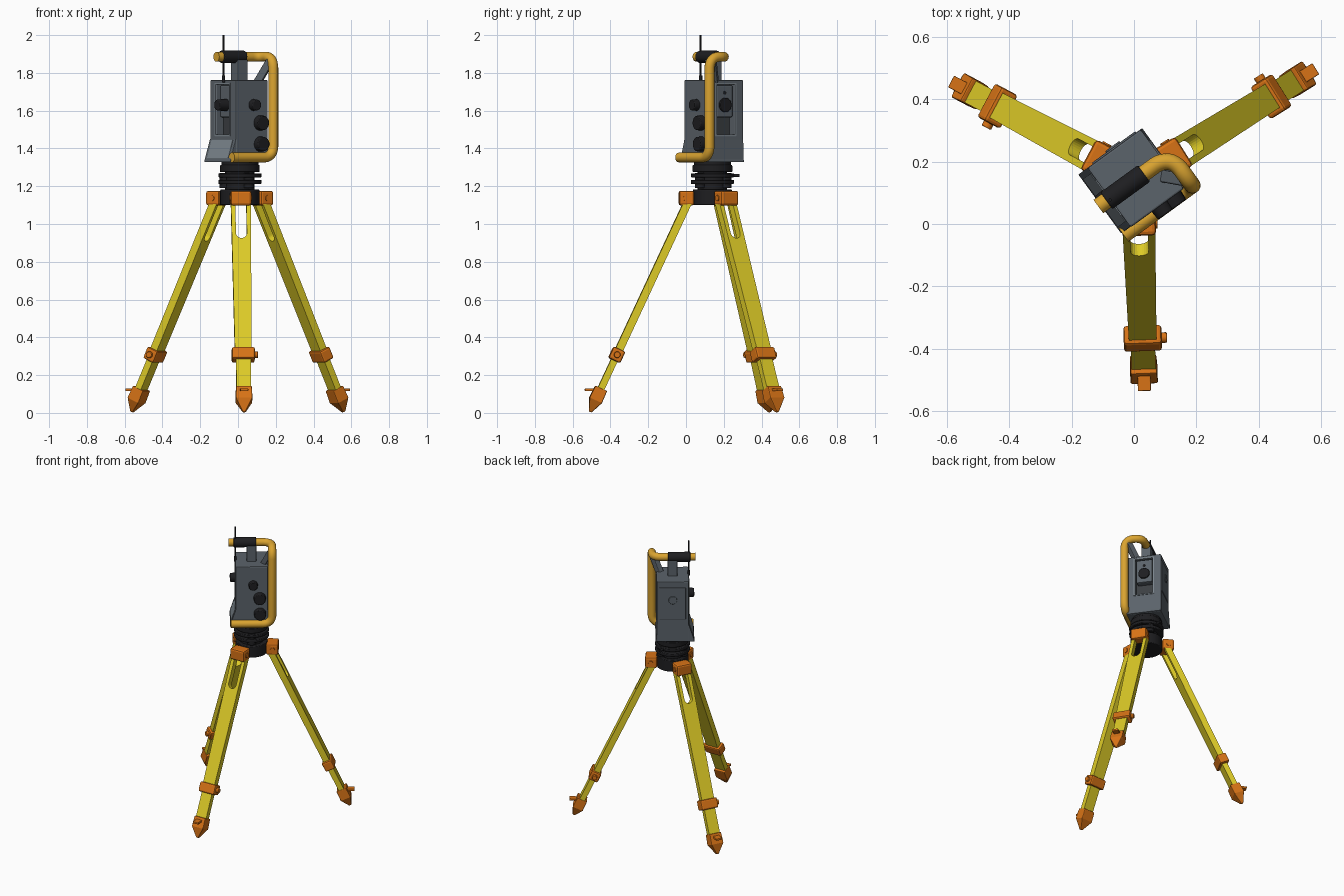
import bpy, bmesh, math
from mathutils import Matrix, Vector

if "Cube" in bpy.data.objects:
    bpy.data.objects.remove(bpy.data.objects["Cube"])


def material(name, rgb):
    m = bpy.data.materials.new(name)
    m.diffuse_color = (*rgb, 1)
    m.use_nodes = True
    m.node_tree.nodes["Principled BSDF"].inputs["Base Color"].default_value = m.diffuse_color
    return m


YELLOW = material("leg yellow", (0.73, 0.60, 0.02))
ORANGE = material("fitting orange", (0.68, 0.17, 0.008))
HANDLE = material("handle amber", (0.70, 0.37, 0.03))
SLATE = material("slate grey", (0.105, 0.125, 0.145))
LIGHT = material("panel grey", (0.20, 0.235, 0.265))
DARK = material("recess grey", (0.045, 0.05, 0.055))
BLACK = material("rubber black", (0.013, 0.013, 0.015))


def finish(name, bm, mat, M, bevel=0.0):
    bmesh.ops.recalc_face_normals(bm, faces=bm.faces)
    bm.transform(M)
    me = bpy.data.meshes.new(name)
    bm.to_mesh(me)
    bm.free()
    me.materials.append(mat)
    ob = bpy.data.objects.new(name, me)
    bpy.context.collection.objects.link(ob)
    if bevel:
        mod = ob.modifiers.new("Bevel", 'BEVEL')
        mod.width, mod.segments, mod.limit_method = bevel, 2, 'ANGLE'
    return ob


def smooth(ob):
    bpy.ops.object.select_all(action='DESELECT')
    ob.select_set(True)
    bpy.context.view_layer.objects.active = ob
    bpy.ops.object.shade_smooth_by_angle(angle=math.radians(35))


def box(name, mat, lo, hi, M, bevel=0.0):
    lo, hi = Vector(lo), Vector(hi)
    bm = bmesh.new()
    bmesh.ops.create_cube(bm, size=1)
    bm.transform(Matrix.Translation((lo + hi) / 2) @ Matrix.Diagonal((*(hi - lo), 1)))
    return finish(name, bm, mat, M, bevel)


def cyl(name, mat, p, q, r, M, r2=None, bevel=0.0, n=32):
    p, q = Vector(p), Vector(q)
    bm = bmesh.new()
    bmesh.ops.create_cone(bm, cap_ends=True, segments=n, radius1=r,
                          radius2=r if r2 is None else r2, depth=(q - p).length)
    bm.transform(Matrix.Translation((p + q) / 2) @ (q - p).to_track_quat('Z', 'Y').to_matrix().to_4x4())
    ob = finish(name, bm, mat, M, bevel)
    smooth(ob)
    return ob


def prism(name, mat, pts, offset, M, bevel=0.0):
    bm = bmesh.new()
    f = bm.faces.new([bm.verts.new(p) for p in pts])
    new = bmesh.ops.extrude_face_region(bm, geom=[f])["geom"]
    bmesh.ops.translate(bm, vec=offset, verts=[g for g in new if isinstance(g, bmesh.types.BMVert)])
    return finish(name, bm, mat, M, bevel)


def loft(name, mat, sections, M, bevel=0.0):
    # rectangular sections: (z, half width x, half width y)
    bm = bmesh.new()
    rings = [[bm.verts.new((sx * a, sy * b, z)) for sx, sy in ((-1, -1), (1, -1), (1, 1), (-1, 1))]
             for z, a, b in sections]
    for r0, r1 in zip(rings, rings[1:]):
        for i in range(4):
            bm.faces.new((r0[i], r0[i - 1], r1[i - 1], r1[i]))
    bm.faces.new(rings[0])
    bm.faces.new(rings[-1])
    return finish(name, bm, mat, M, bevel)


def tube(name, mat, path, r, fillet, M):
    P = [Vector(p) for p in path]
    pts = [P[0]]
    for a, b, c in zip(P, P[1:], P[2:]):
        s, e = b + (a - b).normalized() * fillet, b + (c - b).normalized() * fillet
        for i in range(9):
            t = i / 8
            pts.append(s * (1 - t) ** 2 + b * 2.0 * t * (1 - t) * 0.85 + (s + e) * 0.15 * t * (1 - t) + e * t * t)
    pts.append(P[-1])
    cu = bpy.data.curves.new(name, 'CURVE')
    cu.dimensions, cu.bevel_depth, cu.bevel_resolution, cu.use_fill_caps = '3D', r, 5, True
    sp = cu.splines.new('POLY')
    sp.points.add(len(pts) - 1)
    for k, p in zip(sp.points, pts):
        k.co = (*(M @ p), 1)
    cu.materials.append(mat)
    ob = bpy.data.objects.new(name, cu)
    bpy.context.collection.objects.link(ob)
    bpy.ops.object.select_all(action='DESELECT')
    ob.select_set(True)
    bpy.context.view_layer.objects.active = ob
    bpy.ops.object.convert(target='MESH')
    smooth(bpy.context.view_layer.objects.active)


CENTRE = Matrix.Translation((0.01, 0.14, 0))

# ---- tripod legs: local x = sideways, y = outward, z = along the leg from the tip
tilt = math.atan(0.466)
for n, ang in enumerate((-88, 32, 152), 1):
    R = CENTRE @ Matrix.Rotation(math.radians(ang + 90), 4, 'Z') @ Matrix.Diagonal((1, 1, 1, 1))
    # R: local -y is radially outward
    L = R @ Matrix.Translation((0, -0.648, 0.005)) @ Matrix.Rotation(-tilt, 4, 'X')
    slot = [(0.029 * math.cos(a), -0.021, 1.035 + -0.029 * math.sin(a))
            for a in (math.pi * i / 12 for i in range(13))]
    outline = ([(-0.044, -0.021, 0.32), (0.044, -0.021, 0.32), (0.053, -0.021, 1.24), (0.029, -0.021, 1.24)]
               + slot + [(-0.029, -0.021, 1.24), (-0.053, -0.021, 1.24)])
    prism(f"upper_leg_{n}", YELLOW, outline, (0, 0.042, 0), L)
    box(f"lower_leg_{n}", YELLOW, (-0.039, -0.018, 0.1), (0.039, 0.018, 0.36), L)
    box(f"leg_clamp_{n}", ORANGE, (-0.061, -0.034, 0.30), (0.061, 0.034, 0.367), L, 0.01)
    cyl(f"clamp_knob_{n}", ORANGE, (0.055, 0, 0.334), (0.078, 0, 0.334), 0.017, L, bevel=0.003, n=20)
    loft(f"foot_{n}", ORANGE, [(0, 0.008, 0.008), (0.068, 0.044, 0.036), (0.138, 0.042, 0.034)], L, 0.005)
    box(f"foot_step_{n}", ORANGE, (-0.021, -0.676, 0.115), (0.021, -0.58, 0.129), R, 0.003)
    # hinge at the top of the leg
    box(f"leg_hinge_{n}", ORANGE, (-0.055, -0.178, 1.098), (0.055, -0.098, 1.176), R, 0.012)
    cyl(f"hinge_bolt_{n}", ORANGE, (-0.06, -0.14, 1.137), (0.06, -0.14, 1.137), 0.016, R, n=16)

# ---- levelling base: stacked discs, three foot screws and a lock lever
for name, z0, z1, r, r2 in (("tripod_head", 1.10, 1.182, 0.104, 0.104),
                            ("base_neck", 1.18, 1.29, 0.078, 0.078),
                            ("lower_plate", 1.212, 1.234, 0.114, 0.114),
                            ("upper_plate", 1.247, 1.268, 0.114, 0.114),
                            ("base_collar", 1.275, 1.312, 0.105, 0.105),
                            ("base_seat", 1.305, 1.335, 0.098, 0.098)):
    cyl(name, BLACK, (0, 0, z0), (0, 0, z1), r, CENTRE, r2, bevel=0.004, n=48)
for i in range(3):
    a = math.radians(66 + 120 * i)
    x, y = 0.08 * math.cos(a), 0.08 * math.sin(a)
    cyl(f"foot_screw_{i + 1}", BLACK, (x, y, 1.19), (x, y, 1.27), 0.028, CENTRE, bevel=0.003, n=20)
cyl("lock_lever", BLACK, (0, 0.09, 1.257), (0, 0.143, 1.257), 0.009, CENTRE, n=16)

# ---- instrument: local x = sight line, y = across, z = up
B = CENTRE @ Matrix.Rotation(math.radians(36), 4, 'Z')
body = box("body", SLATE, (-0.105, -0.11, 1.327), (0.105, 0.126, 1.762), B)
cutter = box("slot_cutter", DARK, (-0.2, -0.053, 1.47), (0.2, 0.071, 1.742), B)
cutter.hide_render = True
cutter.hide_set(True)
mod = body.modifiers.new("Slot", 'BOOLEAN')
mod.operation, mod.object, mod.solver = 'DIFFERENCE', cutter, 'EXACT'
mod = body.modifiers.new("Bevel", 'BEVEL')
mod.width, mod.segments, mod.limit_method = 0.006, 2, 'ANGLE'

box("slot_core", DARK, (-0.055, -0.054, 1.46), (0.055, 0.072, 1.75), B)
box("telescope", SLATE, (-0.085, -0.045, 1.565), (0.098, 0.063, 1.736), B, 0.008)
cyl("eyepiece", BLACK, (-0.08, 0.009, 1.63), (-0.142, 0.009, 1.63), 0.033, B, 0.029, 0.004)
cyl("objective_lens", BLACK, (0.09, 0.009, 1.63), (0.109, 0.009, 1.63), 0.038, B, bevel=0.003)
cyl("sight_lens", BLACK, (0.09, 0.009, 1.694), (0.101, 0.009, 1.694), 0.009, B, n=16)

# light frames around both slot openings
for tag, x in (("rear", -0.105), ("front", 0.105)):
    lo, hi = x - 0.004, x + 0.004
    for part, y0, y1, z0, z1 in (("left", -0.061, -0.051, 1.465, 1.747), ("right", 0.069, 0.079, 1.465, 1.747),
                                 ("top", -0.051, 0.069, 1.739, 1.747), ("sill", -0.051, 0.069, 1.465, 1.473)):
        box(f"{tag}_frame_{part}", LIGHT, (lo, y0, z0), (hi, y1, z1), B)

# sloping control panel at the rear, shallow panel at the front
for tag, s, out in (("rear", -1, 0.142), ("front", 1, 0.112)):
    prism(f"{tag}_control_panel", SLATE, [(s * 0.1, -0.108, 1.328), (s * out, -0.108, 1.328),
          (s * (out - 0.003), -0.108, 1.345), (s * 0.105, -0.108, 1.45), (s * 0.1, -0.108, 1.45)],
          (0, 0.234, 0), B, 0.003)
prism("display", LIGHT, [(-0.109, -0.085, 1.446), (-0.139, -0.085, 1.350), (-0.136, -0.085, 1.349),
      (-0.106, -0.085, 1.445)], (0, 0.19, 0), B)

# adjustment knobs on the side face
for i, (x, z, r) in enumerate(((0.009, 1.63, 0.031), (0.052, 1.535, 0.041), (0.054, 1.423, 0.041)), 1):
    cyl(f"side_knob_{i}", BLACK, (x, -0.105, z), (x, -0.142, z), r, B, r * 0.92, 0.004)

# raised cover and round cap on the far side
box("side_cover", SLATE, (-0.085, 0.12, 1.49), (0.088, 0.131, 1.72), B, 0.004)
cyl("side_cap", SLATE, (0, 0.125, 1.63), (0, 0.136, 1.63), 0.028, B, bevel=0.003)

# ---- carrying handle with grip, post and strut
tube("carry_handle", HANDLE, [(-0.15, 0.005, 1.885), (0.134, 0.005, 1.885), (0.134, -0.117, 1.885),
     (0.134, -0.117, 1.352), (-0.138, -0.117, 1.352)], 0.0265, 0.058, B)
cyl("handle_grip", BLACK, (-0.118, 0.005, 1.885), (0.03, 0.005, 1.885), 0.033, B, bevel=0.004)
box("handle_post", SLATE, (-0.032, -0.028, 1.755), (0.032, 0.038, 1.87), B, 0.006)
strut = B @ Matrix.Translation((0.082, -0.045, 1.75)) @ \
    Vector((0.048, -0.05, 0.115)).to_track_quat('Z', 'Y').to_matrix().to_4x4()
box("handle_strut", SLATE, (-0.02, -0.02, -0.005), (0.02, 0.02, 0.135), strut, 0.005)

# ---- antenna
cyl("antenna", BLACK, (-0.107, 0, 1.75), (-0.107, 0, 2.0), 0.005, B, n=12)
cyl("antenna_base", BLACK, (-0.107, 0, 1.75), (-0.107, 0, 1.785), 0.009, B, n=12)
